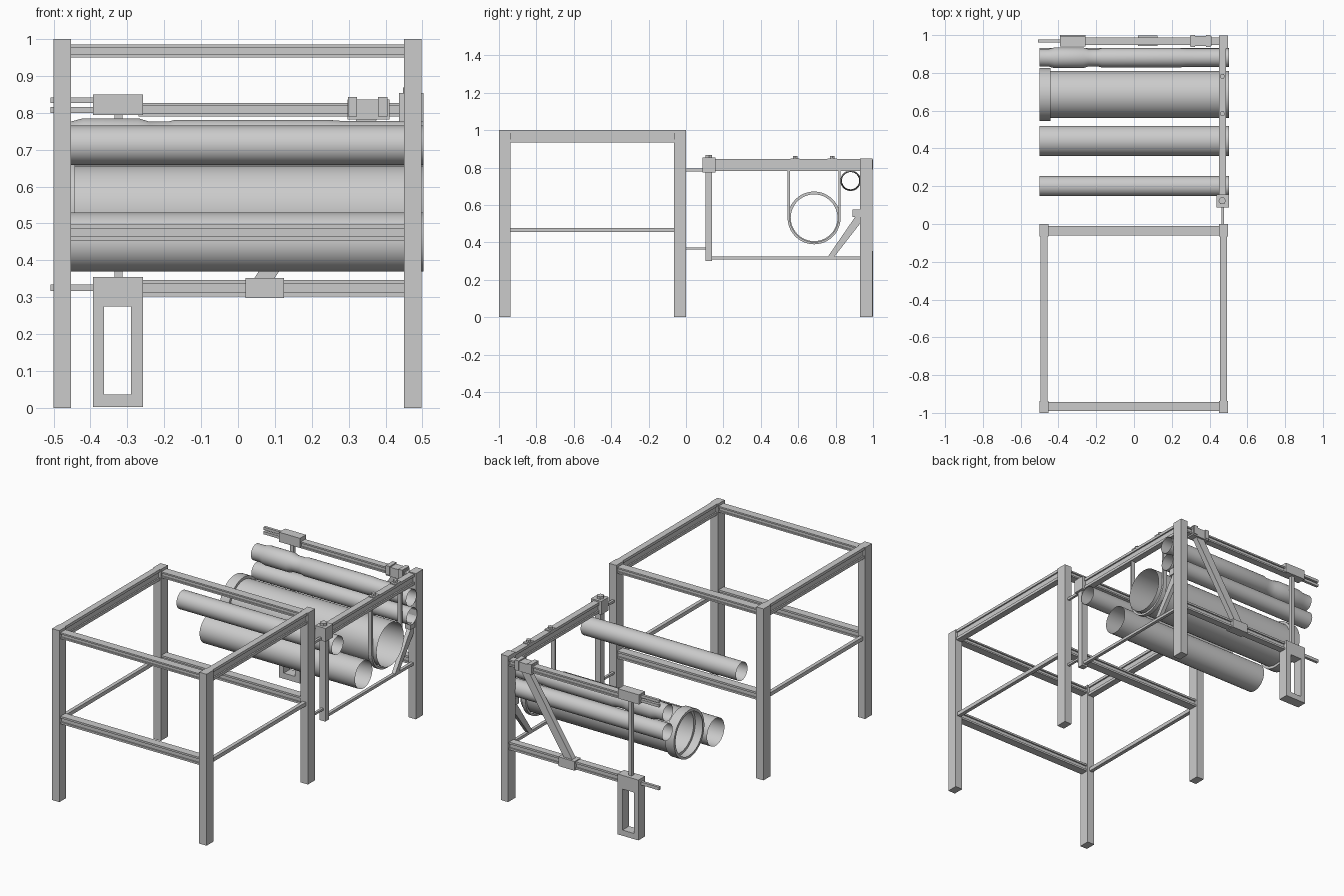
import bpy, bmesh, math
from mathutils import Vector

if "Cube" in bpy.data.objects:
    bpy.data.objects.remove(bpy.data.objects["Cube"])


def make(name, verts, faces, smooth=False):
    me = bpy.data.meshes.new(name)
    me.from_pydata(verts, [], faces)
    bm = bmesh.new()
    bm.from_mesh(me)
    bmesh.ops.recalc_face_normals(bm, faces=bm.faces)
    bm.to_mesh(me)
    bm.free()
    ob = bpy.data.objects.new(name, me)
    bpy.context.collection.objects.link(ob)
    if smooth:
        bpy.ops.object.select_all(action='DESELECT')
        ob.select_set(True)
        bpy.context.view_layer.objects.active = ob
        bpy.ops.object.shade_smooth_by_angle(angle=math.radians(30))
    return ob


def prism(name, profile, place, a, b):
    """Extrude a closed 2D profile from a to b; place(u, v, t) gives the 3D point."""
    n = len(profile)
    verts = [place(u, v, t) for t in (a, b) for u, v in profile]
    faces = [(i, (i + 1) % n, n + (i + 1) % n, n + i) for i in range(n)]
    faces += [tuple(range(n))[::-1], tuple(range(n, 2 * n))]
    return make(name, verts, faces)


def along_x(u, v, t): return (t, u, v)
def along_y(u, v, t): return (u, t, v)
def along_z(u, v, t): return (u, v, t)


def box(name, x0, x1, y0, y1, z0, z1):
    return prism(name, [(x0, y0), (x1, y0), (x1, y1), (x0, y1)], along_z, z0, z1)


def channel(name, place, u0, u1, v0, v1, a, b, g=0.008):
    """Beam with a shallow groove along both sides."""
    f = (v1 - v0) * 0.25
    prism(name, [(u0, v0), (u1, v0), (u1, v0 + f), (u1 - g, v0 + f), (u1 - g, v1 - f),
                 (u1, v1 - f), (u1, v1), (u0, v1), (u0, v1 - f), (u0 + g, v1 - f),
                 (u0 + g, v0 + f), (u0, v0 + f)], place, a, b)


def tube(name, y, z, profile, n=48):
    """Open thin-walled pipe along x from (x, radius) pairs."""
    verts = [(x, y + r * math.cos(2 * math.pi * i / n), z + r * math.sin(2 * math.pi * i / n))
             for x, r in profile for i in range(n)]
    faces = [(k * n + i, k * n + (i + 1) % n, (k + 1) * n + (i + 1) % n, (k + 1) * n + i)
             for k in range(len(profile) - 1) for i in range(n)]
    make(name, verts, faces, True)


def hex_bolt(name, x, y, r, z0, z1):
    prism(name, [(x + r * math.cos(i * math.pi / 3), y + r * math.sin(i * math.pi / 3))
                 for i in range(6)], along_z, z0, z1)


# Front stand: four posts, top and middle beams, side rods
for side, x0, x1 in (("left", -0.5, -0.453), ("right", 0.45, 0.497)):
    for end, y0, y1 in (("front", -1, -0.937), ("rear", -0.065, 0)):
        box(f"{end}_{side}_post", x0, x1, y0, y1, 0, 1)
    channel(f"{side}_top_beam", along_y, x0 + 0.005, x1 - 0.005, 0.935, 1, -0.937, -0.065)
    xm = (x0 + x1) / 2
    box(f"{side}_side_rod", xm - 0.011, xm + 0.011, -0.937, -0.065, 0.455, 0.477)
for end, y0, y1 in (("front", -0.99, -0.943), ("rear", -0.06, -0.01)):
    channel(f"{end}_top_crossbeam", along_x, y0, y1, 0.95, 0.985, -0.453, 0.45)
    channel(f"{end}_middle_crossbeam", along_x, y0, y1, 0.453, 0.497, -0.453, 0.45)

# Pipes, all running along x
tube("front_pipe", 0.2, 0.712, [(-0.5, 0.053), (0.503, 0.053)])
tube("medium_pipe", 0.44, 0.45, [(-0.5, 0.08), (0.503, 0.08)])
tube("large_flanged_pipe", 0.685, 0.532,
     [(-0.5, 0.125), (-0.5, 0.14), (-0.442, 0.14), (-0.442, 0.125), (0.503, 0.125)])
tube("belled_pipe", 0.88, 0.73,
     [(-0.5, 0.047), (-0.45, 0.047), (-0.42, 0.055), (-0.27, 0.055), (-0.24, 0.046),
      (-0.19, 0.046), (-0.17, 0.051), (0.24, 0.051), (0.28, 0.048), (0.503, 0.048)])
tube("rear_lower_pipe", 0.885, 0.62, [(-0.5, 0.048), (0.503, 0.048)])

# Side rack: post, top beam, hanger and lower rod
box("rack_post", 0.45, 0.497, 0.93, 0.997, 0, 0.85)
channel("rack_side_beam", along_y, 0.45, 0.487, 0.782, 0.845, 0.155, 0.935)
box("rack_hanger", 0.453, 0.49, 0.105, 0.14, 0.3, 0.785)
box("rack_bottom_rod", 0.462, 0.48, 0.138, 0.935, 0.31, 0.326)
box("upper_link_rod", 0.463, 0.477, -0.005, 0.09, 0.78, 0.794)
box("lower_link_rod", 0.463, 0.477, -0.005, 0.11, 0.362, 0.374)
box("hanger_clamp", 0.437, 0.503, 0.088, 0.157, 0.775, 0.853)
hex_bolt("clamp_bolt", 0.467, 0.122, 0.02, 0.853, 0.868)

# Side diagonal brace with its end block
prism("side_brace", [(0.76, 0.326), (0.795, 0.326), (0.93, 0.50), (0.93, 0.545), (0.91, 0.545)],
      along_x, 0.46, 0.483)
box("side_brace_block", 0.455, 0.49, 0.89, 0.935, 0.535, 0.575)

# U strap around the large pipe, with nuts on the beam
ro, ri, cy, cz = 0.142, 0.13, 0.685, 0.532
arc = [math.pi + math.pi * i / 24 for i in range(25)]
outline = [(cy - ro, 0.785)] + [(cy + ro * math.cos(a), cz + ro * math.sin(a)) for a in arc]
outline += [(cy + ro, 0.785), (cy + ri, 0.785)]
outline += [(cy + ri * math.cos(a), cz + ri * math.sin(a)) for a in reversed(arc)]
outline += [(cy - ri, 0.785)]
prism("pipe_strap", outline, along_x, 0.458, 0.482)
for y in (0.583, 0.782):
    box("strap_nut_plate", 0.45, 0.488, y - 0.025, y + 0.025, 0.842, 0.85)
    hex_bolt("strap_nut", 0.468, y, 0.014, 0.85, 0.863)

# Rear rack beams
channel("rear_upper_beam", along_x, 0.947, 0.988, 0.79, 0.827, -0.27, 0.45)
channel("rear_lower_beam", along_x, 0.947, 0.988, 0.302, 0.347, -0.27, 0.45)
box("upper_end_clamp", -0.393, -0.258, 0.94, 0.995, 0.794, 0.85)
for z in (0.8, 0.826):
    box("upper_end_rod", -0.508, -0.39, 0.96, 0.976, z, z + 0.016)
box("lower_end_rod", -0.508, -0.39, 0.96, 0.976, 0.317, 0.335)
box("rear_tie_rod", -0.335, -0.313, 0.957, 0.979, 0.35, 0.796)

# Short open-framed foot
for x0, x1 in ((-0.393, -0.363), (-0.29, -0.258)):
    box("foot_side", x0, x1, 0.94, 1.0, 0.003, 0.355)
box("foot_bottom", -0.363, -0.29, 0.94, 1.0, 0.003, 0.036)
box("foot_head", -0.363, -0.29, 0.94, 1.0, 0.275, 0.355)

# Rear diagonal brace and its clamps
prism("rear_brace", [(0.04, 0.345), (0.095, 0.345), (0.385, 0.795), (0.33, 0.795)],
      along_y, 0.953, 0.985)
box("brace_foot_clamp", 0.02, 0.125, 0.942, 0.998, 0.298, 0.352)
box("brace_head_clamp", 0.297, 0.41, 0.942, 0.996, 0.782, 0.836)
for x in (0.298, 0.38):
    box("brace_head_clip", x, x + 0.025, 0.936, 1.0, 0.79, 0.843)
